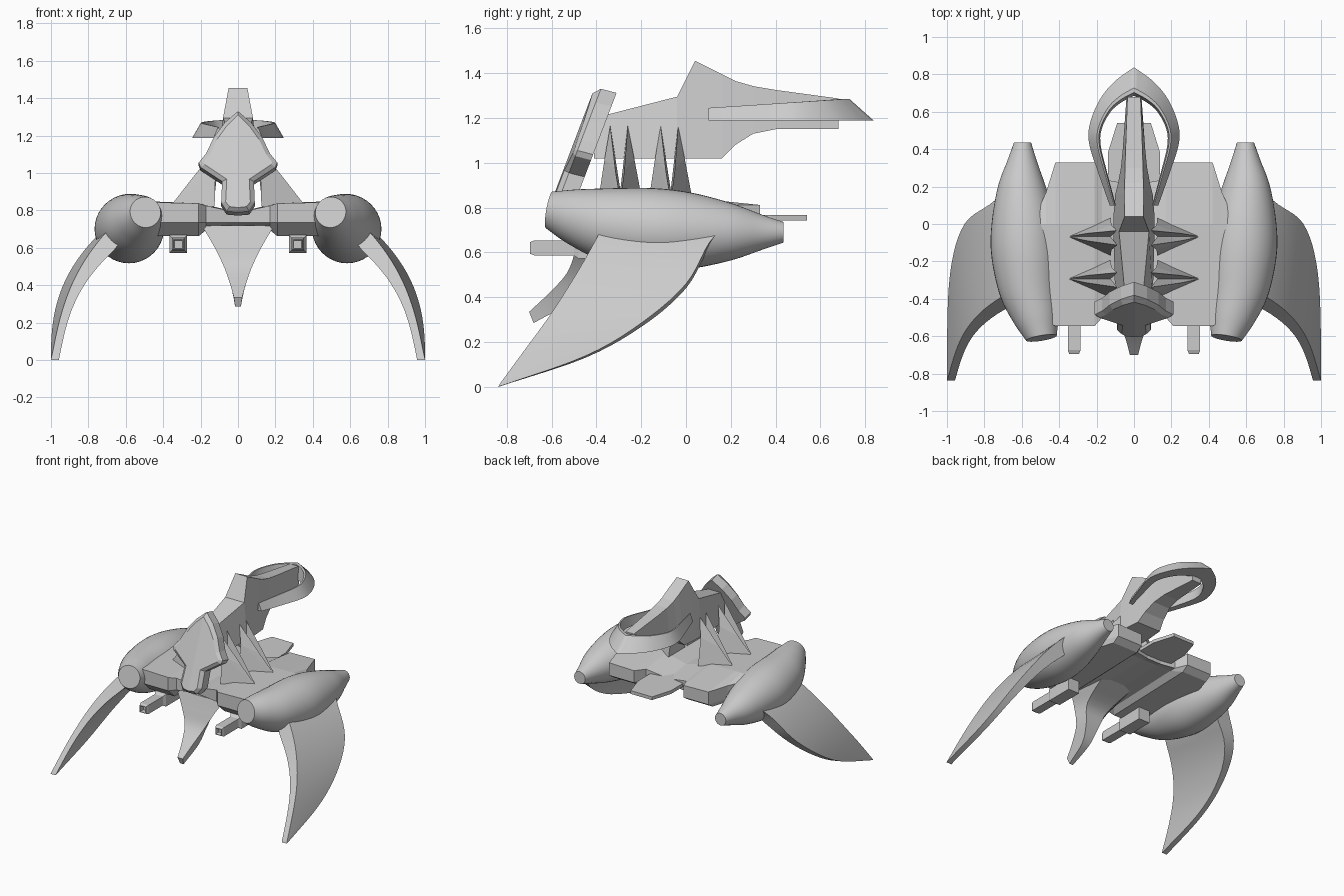
import bpy, bmesh, math
from mathutils import Vector

if "Cube" in bpy.data.objects:
    bpy.data.objects.remove(bpy.data.objects["Cube"])


def dense(pts, n=5):
    """Catmull-Rom resampling of a list of tuples."""
    p = [Vector(q) for q in pts]
    p = [2 * p[0] - p[1]] + p + [2 * p[-1] - p[-2]]
    out = []
    for i in range(1, len(p) - 2):
        a, b, c, d = p[i - 1:i + 3]
        for k in range(n):
            t = k / n
            out.append(0.5 * (2 * b + (c - a) * t + (2 * a - 5 * b + 4 * c - d) * t * t
                              + (3 * b - a - 3 * c + d) * t ** 3))
    return out + [p[-2]]


def finish(name, bm, smooth, mirror):
    bmesh.ops.recalc_face_normals(bm, faces=bm.faces)
    if mirror:  # drop walls lying on the mirror plane
        wall = [f for f in bm.faces if all(abs(v.co.x) < 1e-4 for v in f.verts)]
        bmesh.ops.delete(bm, geom=wall, context='FACES')
    me = bpy.data.meshes.new(name)
    bm.to_mesh(me)
    bm.free()
    ob = bpy.data.objects.new(name, me)
    bpy.context.collection.objects.link(ob)
    if smooth:
        bpy.ops.object.select_all(action='DESELECT')
        ob.select_set(True)
        bpy.context.view_layer.objects.active = ob
        bpy.ops.object.shade_smooth_by_angle(angle=math.radians(30))
    if mirror:
        ob.modifiers.new("mirror", 'MIRROR')
    return ob


def loft(name, rings, smooth=False, mirror=False):
    """Skin equal-length closed rings and cap both ends."""
    bm = bmesh.new()
    vs = [[bm.verts.new(p) for p in r] for r in rings]
    n = len(vs[0])
    for a, b in zip(vs, vs[1:]):
        for i in range(n):
            j = (i + 1) % n
            bm.faces.new((a[i], a[j], b[j], b[i]))
    bm.faces.new(vs[0])
    bm.faces.new(vs[-1])
    return finish(name, bm, smooth, mirror)


# Engine pods: bent spindles (y, x, z, radius)
path = dense([(-.61, .495, .79, .083), (-.5, .525, .758, .125), (-.35, .56, .724, .163),
              (-.15, .58, .703, .184), (.02, .59, .697, .17), (.2, .6, .692, .128),
              (.34, .598, .69, .078), (.435, .596, .69, .046)], 6)
rings = []
for i, q in enumerate(path):
    a, b = path[max(i - 1, 0)], path[min(i + 1, len(path) - 1)]
    tan = Vector((b[1] - a[1], b[0] - a[0], b[2] - a[2]))
    tan = Vector((tan.x * .6, tan.y, tan.z * .6)).normalized()
    u = tan.cross(Vector((0, 0, 1))).normalized()
    w = u.cross(tan)
    c = Vector((q[1], q[0], q[2]))
    rings.append([c + q[3] * (u * math.cos(t) + w * math.sin(t))
                  for t in (2 * math.pi * k / 40 for k in range(40))])
loft("engine_pods", rings, True, True)

# Curved side fins, front edge tucked slightly inward
front = dense([(-.36, .74), (-.39, .68), (-.48, .52), (-.6, .33), (-.72, .165), (-.832, .012)])
back = dense([(.19, .73), (.105, .645), (0, .46), (-.2, .285), (-.45, .138), (-.838, 0)])
rings = []
for f, b in zip(front, back):
    outer, inner = [], []
    for k in range(9):
        y, z = f.lerp(b, k / 8)
        h = max(z, 0)
        p = Vector((1 - .73 * h ** 2.64 - .25 * h * (.85 - h) * (1 - k / 8), y, z))
        outer.append(p)
        inner.append(p - Vector((min(.042 + .4 * h ** 3, .12), 0, min(.06 * h, .02) * k / 8)))
    rings.append(outer + inner[::-1])
loft("side_fins", rings, True, True)

# Hull plate between pods (x, front y, back y, top z, bottom z)
cols = [(0, -.47, .22, .785, .71), (.06, -.48, .22, .8, .71), (.17, -.5, .24, .825, .695),
        (.21, -.545, .33, .837, .662), (.42, -.545, .33, .842, .662), (.47, -.52, .17, .842, .662),
        (.52, -.48, .06, .842, .662)]
loft("hull_plate", [[(x, yf, zt), (x, yf, .735), (x, yf + .08, zb), (x, yb - .05, zb + .02),
                     (x, yb, .715), (x, yb, zt - .03), (x, 0, zt + .004)]
                    for x, yf, yb, zt, zb in cols], mirror=True)

# Thin tail plate
outline = [(0, -.3), (.14, -.3), (.14, .38), (.09, .54), (0, .54)]
loft("tail_plate", [[(x, y, z) for x, y in outline] for z in (.742, .767)], mirror=True)

# Under-slung guns (y, half size)
loft("guns", [[(.32 + sx * h, y, .62 + sz * h) for sx, sz in ((-1, -1), (1, -1), (1, 1), (-1, 1))]
              for y, h in ((-.66, .02), (-.695, .022), (-.695, .026), (-.675, .034),
                           (-.5, .034), (-.48, .047), (-.27, .047))], mirror=True)

# Chin fang (front y, z, half width, back y, back z)
fang = dense([(-.46, .72, .195, -.17, .72), (-.49, .62, .135, -.39, .62), (-.53, .51, .08, -.45, .5),
              (-.615, .415, .045, -.52, .38), (-.7, .335, .022, -.68, .285)], 4)
loft("chin_fang", [[(-w, y, z), (w, y, z), (w * .7, y2, z2), (-w * .7, y2, z2)]
                   for y, z, w, y2, z2 in [tuple(v) for v in fang]], True)

# Face shield with bevelled rim
rim = [(0, 1.33), (.07, 1.27), (.13, 1.19), (.17, 1.105), (.21, 1.055), (.2, 1.03),
       (.085, .955), (.09, .84), (.06, .795), (0, .79)]
inset = [(0, 1.31), (.06, 1.252), (.113, 1.178), (.15, 1.1), (.182, 1.06), (.178, 1.045),
         (.06, .967), (.066, .845), (.045, .82), (0, .815)]
loft("face_shield", [[(x, -.605 + (z - .79) * .38 + fold * x + d, z + dz) for x, z in pts]
                     for pts, d, dz, fold in ((rim, .09, -.018, 0), (rim, .02, 0, 0),
                                              (inset, -.01, 0, .08))], mirror=True)

# Raised spine (y, top z, bottom z, top half width, bottom half width)
spine = [(-.41, 1.2, 1.02, .045, .1), (-.04, 1.295, 1.02, .08, .11), (.04, 1.455, 1.02, .05, .11),
         (.16, 1.395, 1.02, .052, .1), (.22, 1.365, 1.08, .05, .085), (.3, 1.342, 1.13, .048, .07),
         (.4, 1.325, 1.15, .045, .06), (.68, 1.287, 1.15, .035, .04)]
loft("spine", [[(-b, y, z0), (b, y, z0), (a, y, z1), (-a, y, z1)] for y, z1, z0, a, b in spine])

# Split buttresses holding up the spine
for label, yc in (("front", -.293), ("rear", -.068)):
    bm = bmesh.new()
    A, B1, B2, D1, D2, P1, P2, M1, M2, C = [bm.verts.new((x, yc + y, z)) for x, y, z in (
        (.355, 0, .83), (.125, -.1, .82), (.125, .1, .82), (.12, -.07, 1.02), (.12, .062, 1.02),
        (.09, -.045, 1.165), (.09, .033, 1.165), (.25, -.022, .965), (.25, .018, .965),
        (.125, 0, .88))]
    for f in ((A, B1, D1), (A, D1, M1), (M1, D1, P1), (A, M1, C), (M1, P1, C),
              (A, C, M2), (M2, C, P2), (A, M2, D2), (M2, P2, D2), (A, D2, B2),
              (A, B2, B1), (B1, C, D1), (D1, C, P1), (B2, D2, C), (D2, P2, C), (B1, B2, C)):
        bm.faces.new(f)
    finish(label + "_buttresses", bm, False, True)

# Horseshoe crest around the spine tail
out_p = dense([(.13, .1), (.19, .27), (.24, .43), (.235, .54), (.18, .67), (.1, .765), (0, .838)])
in_p = dense([(.097, .1), (.142, .27), (.178, .42), (.172, .51), (.125, .6), (.068, .65), (0, .685)])
rings = []
for o, i in zip(out_p, in_p):
    t1, t2 = o.lerp(i, .72), o.lerp(i, .88)
    z = 1.245 + .065 * (t1.y - .1)
    rings.append([(o.x, o.y, 1.188), (t1.x, t1.y, z), (t2.x, t2.y, z), (i.x, i.y, 1.188)])
loft("tail_crest", rings, True, True)
